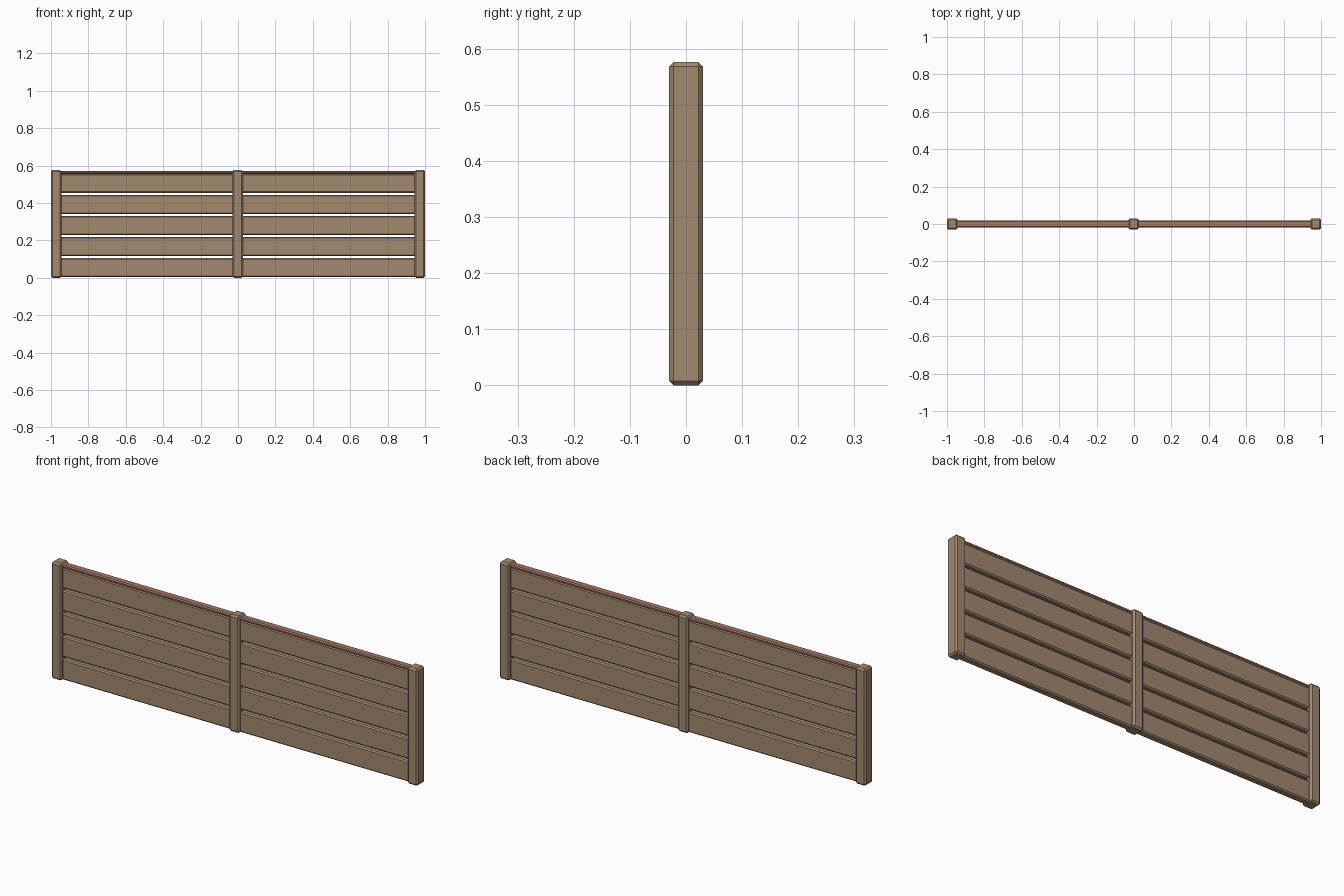
import bpy

if "Cube" in bpy.data.objects:
    bpy.data.objects.remove(bpy.data.objects["Cube"])

def material(name, rgb):
    m = bpy.data.materials.new(name)
    m.diffuse_color = (*rgb, 1)
    m.use_nodes = True
    m.node_tree.nodes["Principled BSDF"].inputs["Base Color"].default_value = m.diffuse_color
    return m

wood = material("wood", (0.36, 0.25, 0.16))
red_wood = material("red_wood", (0.38, 0.19, 0.13))

def box(name, x, z, size, chamfer, mat):
    """Chamfered box centred on y = 0, with its base at z."""
    bpy.ops.mesh.primitive_cube_add(size=1, location=(x, 0, z + size[2] / 2))
    o = bpy.context.object
    o.name = name
    o.scale = size
    bpy.ops.object.transform_apply(location=False, rotation=False, scale=True)
    b = o.modifiers.new("chamfer", 'BEVEL')
    b.width = chamfer
    b.segments = 1
    o.data.materials.append(mat)
    return o

# Three square posts
for name, x in (("left_post", -0.972), ("middle_post", -0.002), ("right_post", 0.972)):
    box(name, x, 0, (0.056, 0.06, 0.576), 0.008, wood)

# Two bays of five boards, each topped by a thin cap rail
for side, x0, x1 in (("left", -0.955, -0.02), ("right", 0.016, 0.955)):
    mid, length = (x0 + x1) / 2, x1 - x0
    for i in range(5):
        box(f"{side}_board_{i + 1}", mid, 0.003 + i * 0.1128, (length, 0.036, 0.102), 0.006, wood)
    box(f"{side}_cap_rail", mid, 0.554, (length, 0.036, 0.016), 0.005, red_wood)
